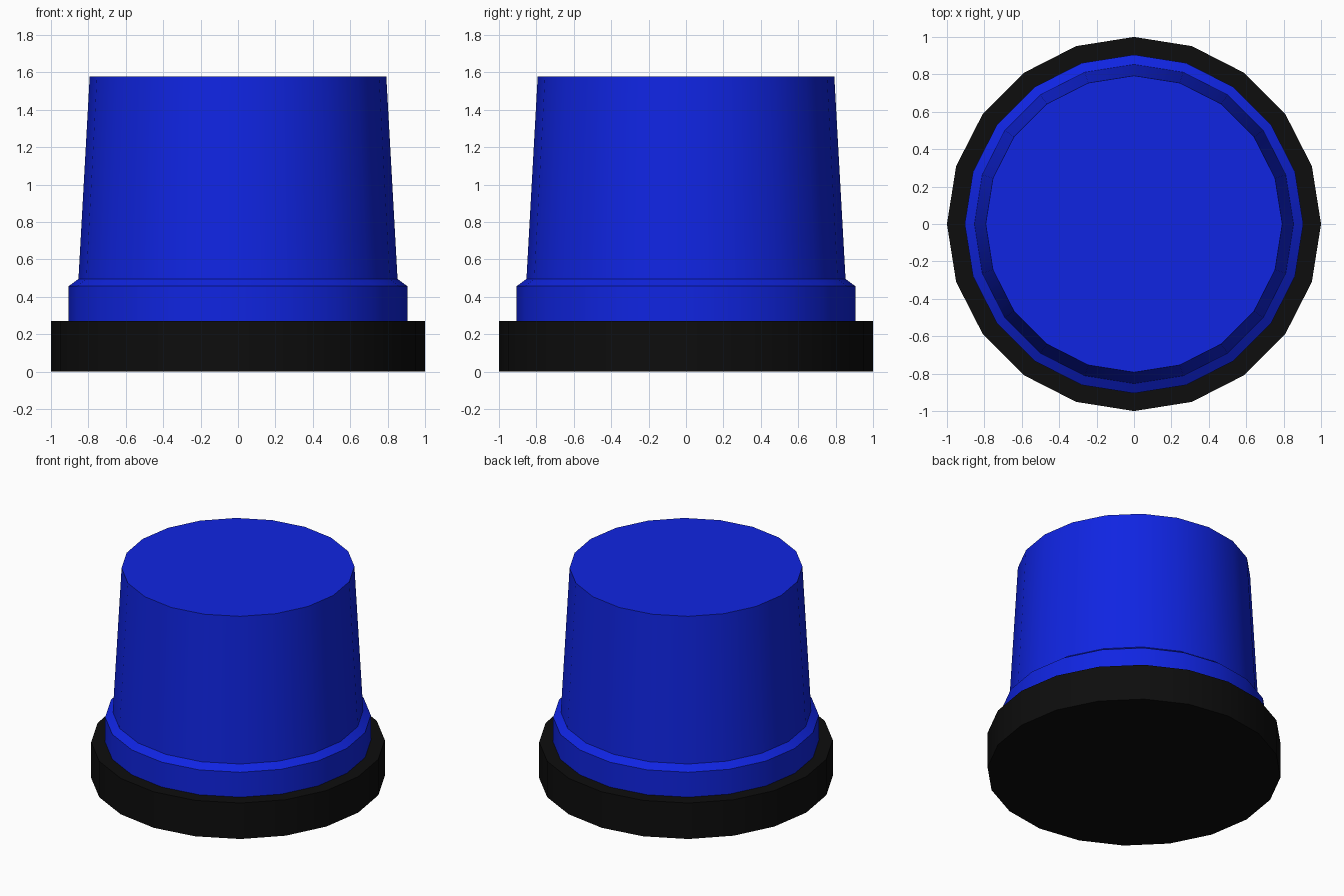
import bpy
import bmesh
import math

SIDES = 20

cube = bpy.data.objects.get("Cube")
if cube:
    bpy.data.objects.remove(cube, do_unlink=True)


def make_material(name, rgb):
    mat = bpy.data.materials.new(name)
    mat.use_nodes = True
    mat.diffuse_color = (*rgb, 1)
    mat.node_tree.nodes["Principled BSDF"].inputs["Base Color"].default_value = (*rgb, 1)
    return mat


def turned_part(name, profile, mat):
    """Closed solid of revolution from (radius, height) points, bottom to top."""
    bm = bmesh.new()
    rings = []
    for radius, z in profile:
        angles = [math.tau * i / SIDES for i in range(SIDES)]
        rings.append([bm.verts.new((radius * math.cos(a), radius * math.sin(a), z)) for a in angles])
    for low, high in zip(rings, rings[1:]):
        for i in range(SIDES):
            j = (i + 1) % SIDES
            bm.faces.new((low[i], low[j], high[j], high[i]))
    bm.faces.new(rings[0][::-1])
    bm.faces.new(rings[-1])
    mesh = bpy.data.meshes.new(name)
    bm.to_mesh(mesh)
    bm.free()
    mesh.materials.append(mat)
    obj = bpy.data.objects.new(name, mesh)
    bpy.context.collection.objects.link(obj)
    # Round walls shade smoothly, rims stay crisp
    bpy.ops.object.select_all(action='DESELECT')
    obj.select_set(True)
    bpy.context.view_layer.objects.active = obj
    bpy.ops.object.shade_smooth_by_angle(angle=math.radians(30))
    return obj


black = make_material("black rubber", (0.004, 0.004, 0.004))
blue = make_material("blue lens", (0.005, 0.018, 0.76))

# Wide mounting base
turned_part("base", [(1.0, 0), (1.0, 0.27)], black)

# Tapered lens with a chamfered collar
turned_part("lens", [(0.905, 0.27), (0.905, 0.457), (0.853, 0.495), (0.793, 1.577)], blue)
